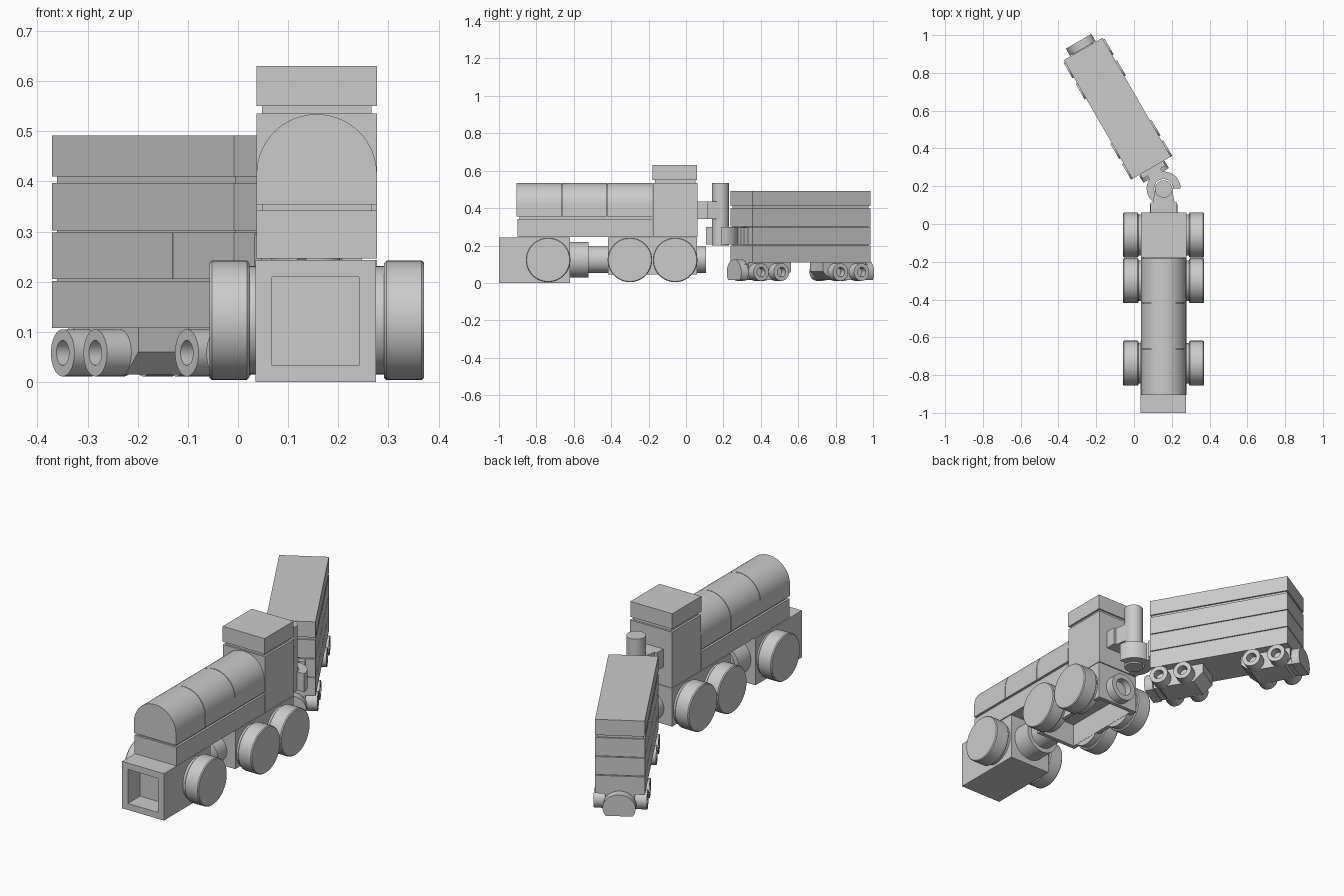
import bpy, bmesh, math
from mathutils import Matrix, Vector

if "Cube" in bpy.data.objects:
    bpy.data.objects.remove(bpy.data.objects["Cube"])

CX = 0.157                      # engine centre line
I = Matrix.Identity(4)
WAGON = Matrix.Translation((-0.088, 0.612, 0)) @ Matrix.Rotation(math.radians(30), 4, 'Z')


def finish(name, bm, mat=I, smooth=False):
    bmesh.ops.recalc_face_normals(bm, faces=bm.faces[:])
    me = bpy.data.meshes.new(name)
    bm.to_mesh(me)
    bm.free()
    ob = bpy.data.objects.new(name, me)
    ob.matrix_world = mat
    bpy.context.collection.objects.link(ob)
    if smooth:
        bpy.ops.object.select_all(action='DESELECT')
        ob.select_set(True)
        bpy.context.view_layer.objects.active = ob
        bpy.ops.object.shade_smooth_by_angle(angle=math.radians(30))
    return ob


def box(name, x, y, z, mat=I, pocket=None):
    """Box from ranges; pocket = (outward normal, wall, depth) sinks a face."""
    bm = bmesh.new()
    bmesh.ops.create_cube(bm, size=1)
    for v in bm.verts:
        v.co = [(a + b) / 2 + c * (b - a) for c, (a, b) in zip(v.co, (x, y, z))]
    if pocket:
        n, wall, depth = Vector(pocket[0]), pocket[1], pocket[2]
        bm.normal_update()
        face = max(bm.faces, key=lambda f: f.normal.dot(n))
        bmesh.ops.inset_region(bm, faces=[face], thickness=wall)
        new = bmesh.ops.extrude_discrete_faces(bm, faces=[face])['faces'][0]
        bmesh.ops.translate(bm, verts=new.verts, vec=-n * depth)
    return finish(name, bm, mat)


def lathe(name, profile, centre, axis, mat=I, n=48):
    """Spin (radius, height) points about an axis placed at centre."""
    bm = bmesh.new()
    rot = Vector((0, 0, 1)).rotation_difference(Vector(axis)).to_matrix().to_4x4()
    rings = []
    for r, h in profile:
        if r == 0:
            rings.append([bm.verts.new((0, 0, h))] * n)
        else:
            rings.append([bm.verts.new((r * math.cos(2 * math.pi * i / n),
                                        r * math.sin(2 * math.pi * i / n), h)) for i in range(n)])
    for a, b in zip(rings, rings[1:]):
        for i in range(n):
            j = (i + 1) % n
            bm.faces.new(list(dict.fromkeys((a[i], a[j], b[j], b[i]))))
    bmesh.ops.transform(bm, matrix=Matrix.Translation(centre) @ rot, verts=bm.verts[:])
    return finish(name, bm, mat, True)


def prism(name, pts, depth, place, mat=I):
    """Extrude a closed 2D outline, mapped to 3D by place(u, v, d)."""
    bm = bmesh.new()
    a, b = [[bm.verts.new(place(u, v, d)) for u, v in pts] for d in depth]
    bm.faces.new(a)
    bm.faces.new(b)
    for i in range(len(pts)):
        j = (i + 1) % len(pts)
        bm.faces.new((a[i], a[j], b[j], b[i]))
    return finish(name, bm, mat, True)


def arc(cx, cy, rx, ry, a0, a1, n):
    return [(cx + rx * math.cos(math.radians(a0 + (a1 - a0) * i / n)),
             cy + ry * math.sin(math.radians(a0 + (a1 - a0) * i / n))) for i in range(n + 1)]


W = (CX - 0.12, CX + 0.12)
INSET = (CX - 0.109, CX + 0.109)

# Engine under-frame: front socket block, drive shaft, hollow rear block
box("front_block", (0.035, 0.275), (-1, -0.62), (0, 0.243), pocket=((0, -1, 0), 0.047, 0.1))
lathe("drive_shaft", [(0, 0), (0.072, 0), (0.072, 0.24), (0, 0.24)], (CX, -0.64, 0.124), (0, 1, 0))
lathe("shaft_collar", [(0, 0), (0.095, 0), (0.095, 0.1), (0, 0.1)], (CX, -0.62, 0.124), (0, 1, 0))
box("rear_block", W, (-0.418, 0.06), (0.045, 0.243), pocket=((0, 0, -1), 0.03, 0.12))
lathe("rear_tube", [(0, 0), (0.072, 0), (0.072, 0.057), (0.045, 0.057), (0.045, 0.02), (0, 0.02)],
      (CX, 0.05, 0.124), (0, 1, 0))

# Running board and boiler
box("running_board", W, (-0.9, -0.178), (0.246, 0.342))
box("boiler_seat", INSET, (-0.89, -0.178), (0.34, 0.36))
arch = [(W[0], 0.354), (W[1], 0.354)] + arc(CX, 0.414, 0.12, 0.12, 0, 180, 32)
core = [(INSET[0], 0.36), (INSET[1], 0.36)] + arc(CX, 0.414, 0.11, 0.115, 0, 180, 32)
for i in range(3):
    y0 = -0.905 + 0.243 * i
    prism("boiler_section", arch, (y0, y0 + 0.24), lambda u, v, d: (u, d, v))
prism("boiler_core", core, (-0.89, -0.18), lambda u, v, d: (u, d, v))

# Cab and roof
box("cab", W, (-0.176, 0.062), (0.246, 0.535))
box("roof_neck", INSET, (-0.166, 0.052), (0.53, 0.555))
box("cab_roof", W, (-0.178, 0.06), (0.55, 0.63))

# Engine wheels
for y in (-0.737, -0.3, -0.058):
    for s in (-1, 1):
        lathe("engine_wheel", [(0, 0.1), (0.108, 0.1), (0.108, 0.134), (0.114, 0.134), (0.119, 0.139),
                               (0.119, 0.209), (0.115, 0.214), (0, 0.214)], (CX, y, 0.123), (s, 0, 0))

# Coupling pin on the engine
box("pin_base", (CX - 0.07, CX + 0.07), (0.06, 0.115), (0.342, 0.435))
prism("pin_arm", [(CX - 0.058, 0.11), (CX + 0.058, 0.11), (CX + 0.045, 0.185), (CX - 0.045, 0.185)],
      (0.342, 0.435), lambda u, v, d: (u, v, d))
lathe("coupling_pin", [(0, 0.2), (0.046, 0.2), (0.046, 0.535), (0, 0.535)], (CX, 0.185, 0), (0, 0, 1))

# Wagon hook around the pin
hook = arc(0, -0.49, 0.09, 0.09, -30, 215, 32) + arc(0, -0.49, 0.05, 0.05, 215, -30, 32)
prism("wagon_hook", hook, (0.205, 0.3), lambda u, v, d: (u, v, d), WAGON)
box("hook_shank", (-0.04, 0.04), (-0.435, -0.36), (0.205, 0.3), WAGON)
box("hook_base", (-0.07, 0.07), (-0.39, -0.36), (0.205, 0.295), WAGON)

# Wagon body: stacked bricks on a slightly smaller core
H, L = 0.1175, 0.364
box("wagon_core", (-H + 0.008, H - 0.008), (-L + 0.008, L - 0.008), (0.115, 0.48), WAGON)
for z0, z1, cuts in ((0.108, 0.201, (-L, L)), (0.205, 0.298, (-L, -0.12, L)),
                     (0.302, 0.397, (-L, L)), (0.41, 0.491, (-L, L))):
    for a, b in zip(cuts, cuts[1:]):
        box("wagon_brick", (-H, H), (a + 0.001, b - 0.001), (z0, z1), WAGON)

# Wagon bogies with hollow wheels and rounded buffers
for s, ys in ((1, (0.305, 0.175)), (-1, (-0.315, -0.19))):
    bogie = [(0.10, 0.11), (0.36, 0.11), (0.36, 0.05), (0.33, 0.015), (0.15, 0.015), (0.10, 0.06)]
    prism("bogie_frame", [(s * u, v) for u, v in bogie], (-0.07, 0.07),
          lambda u, v, d: (d, u, v), WAGON)
    buffer = arc(0, 0.055, 0.078, 0.07, -35, 215, 24)
    prism("bogie_buffer", buffer, (s * 0.366, s * 0.41), lambda u, v, d: (u, d, v), WAGON)
    box("buffer_stem", (-0.06, 0.06), sorted((s * 0.34, s * 0.38)), (0.02, 0.1), WAGON)
    for y in ys:
        for side in (-1, 1):
            lathe("wagon_wheel", [(0, 0.06), (0.047, 0.06), (0.047, 0.126), (0.025, 0.126),
                                  (0.025, 0.085), (0, 0.085)], (0, y, 0.058), (side, 0, 0), WAGON, 32)
